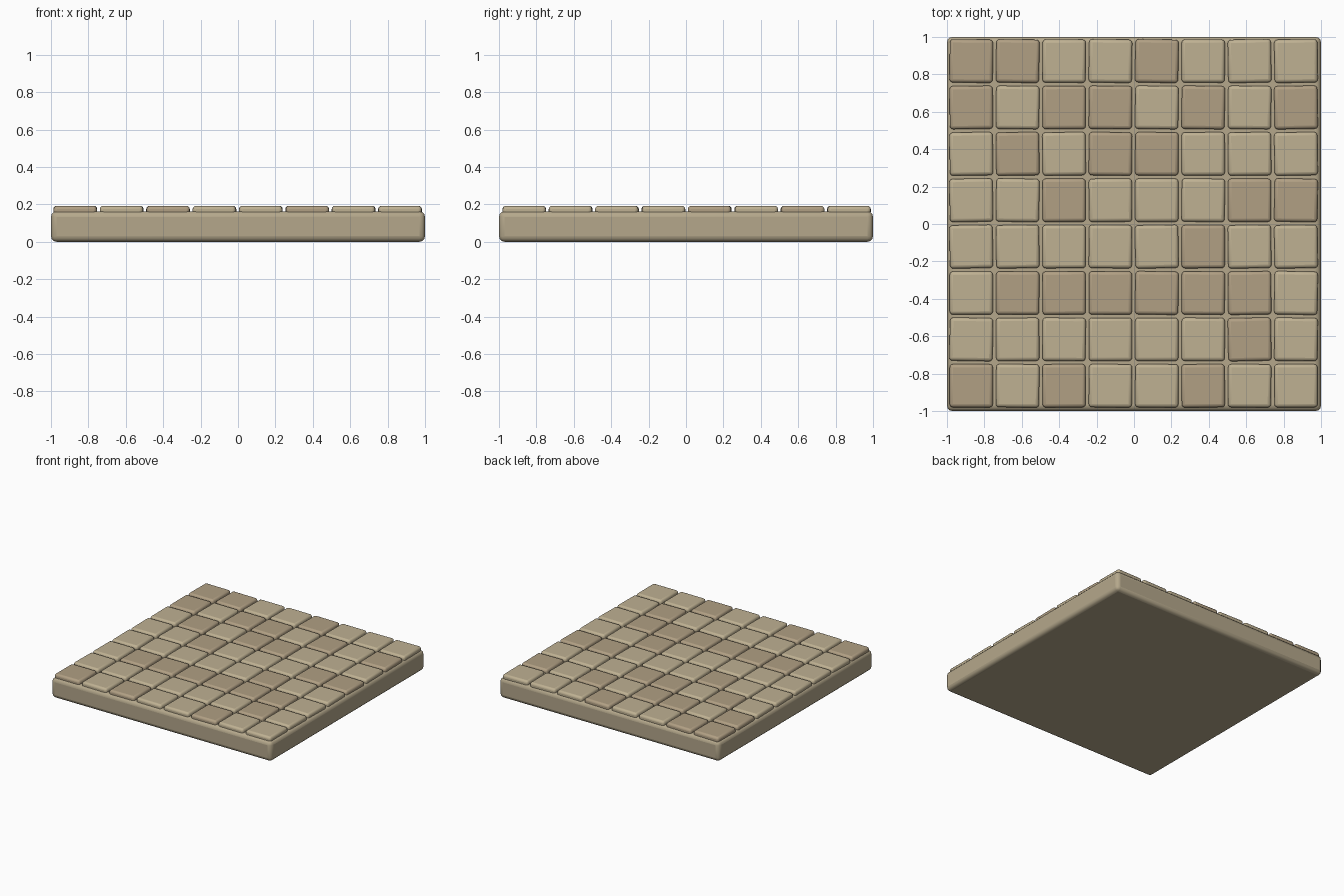
import bpy, random
from math import radians

if "Cube" in bpy.data.objects:
    bpy.data.objects.remove(bpy.data.objects["Cube"])

random.seed(4)


def material(name, rgb):
    mat = bpy.data.materials.new(name)
    mat.diffuse_color = (*rgb, 1)
    mat.use_nodes = True
    mat.node_tree.nodes["Principled BSDF"].inputs["Base Color"].default_value = mat.diffuse_color
    return mat


def rounded_block(name, centre, size, radius, mat, turn=0):
    """Box with rounded edges, smooth shaded."""
    bpy.ops.mesh.primitive_cube_add(size=1, location=centre)
    ob = bpy.context.object
    ob.name = name
    ob.scale = size
    bpy.ops.object.transform_apply(location=False, rotation=False, scale=True)
    ob.rotation_euler.z = turn
    bevel = ob.modifiers.new("rounding", "BEVEL")
    bevel.width = radius
    bevel.segments = 3
    ob.data.materials.append(mat)
    bpy.ops.object.shade_smooth_by_angle(angle=radians(35))
    return ob


pale = material("pale_stone", (0.52, 0.44, 0.29))
warm = material("warm_stone", (0.44, 0.35, 0.23))
base = material("slab_stone", (0.46, 0.39, 0.26))

# Slab under the paving
rounded_block("slab", (0, 0, 0.0815), (2, 2, 0.163), 0.03, base)

# Paving stones, back row first (D = darker stone)
pattern = ["DDLLDLLL", "DLDDLDLD", "LDLDDLLL", "LLDLLLDD",
           "LLLLLDLL", "LDDDDDDL", "LLLLLLDL", "DLDLLDLL"]
pitch = 0.248
bottom, top = 0.142, 0.192
for r, row in enumerate(pattern):
    for c, tone in enumerate(row):
        x = (c - 3.5) * pitch - 0.002
        y = (3.5 - r) * pitch + 0.003
        rounded_block(f"paving_stone_{r}_{c}", (x, y, (bottom + top) / 2),
                      (0.231, 0.231, top - bottom), 0.018,
                      warm if tone == "D" else pale,
                      random.uniform(-0.02, 0.02))
